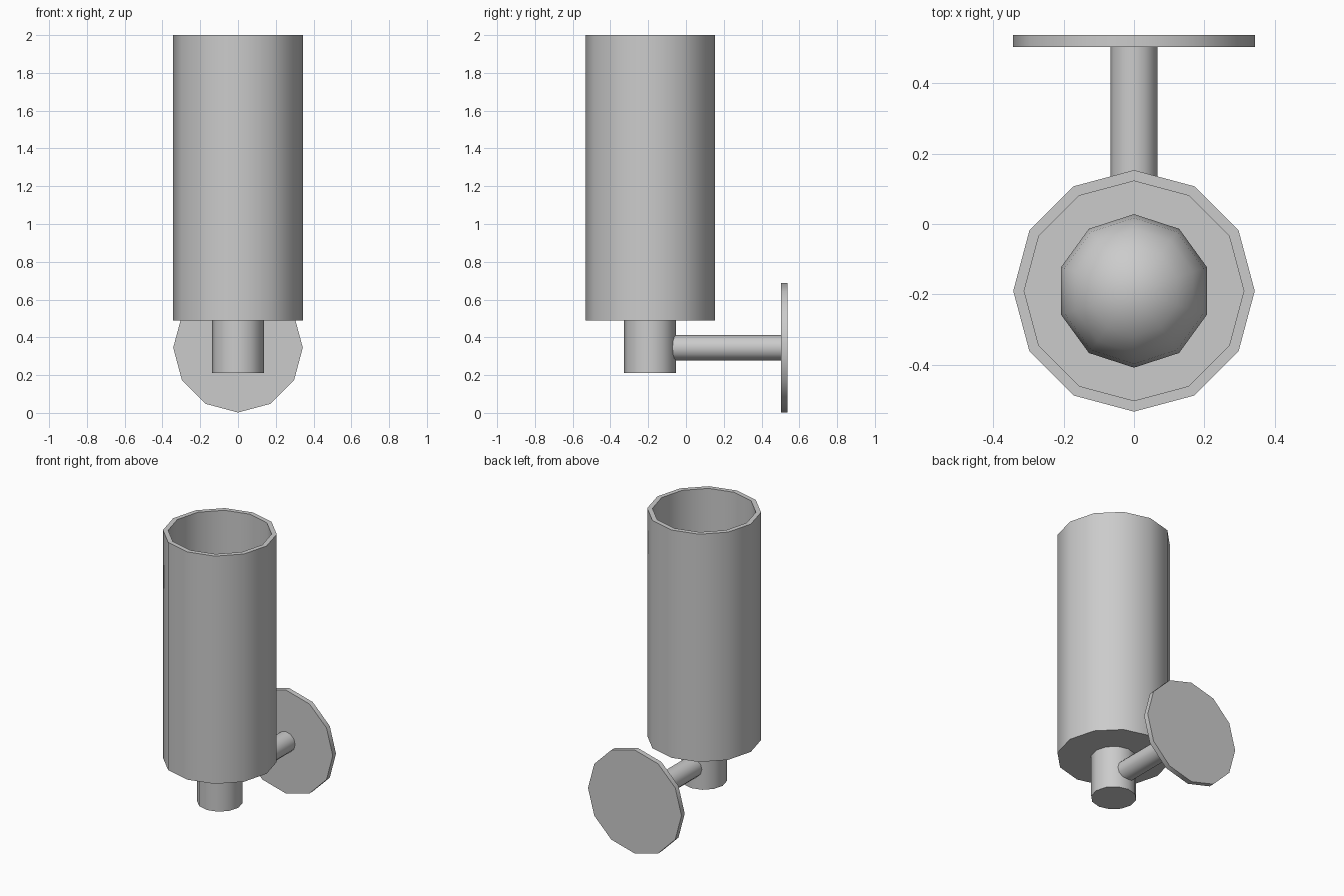
import bpy
import bmesh
import math
from mathutils import Matrix, Vector

cube = bpy.data.objects.get("Cube")
if cube:
    bpy.data.objects.remove(cube)

SIDES = 12
AXIS_Y = -0.19      # depth of the lamp's vertical axis
ARM_Z = 0.345       # height of the arm and wall plate

grey = bpy.data.materials.new("light_grey")
grey.use_nodes = True
grey.diffuse_color = (0.6, 0.6, 0.6, 1)
grey.node_tree.nodes["Principled BSDF"].inputs["Base Color"].default_value = (0.6, 0.6, 0.6, 1)


def finish(name, bm):
    """Turn the bmesh into a smooth-sided object with sharp rims."""
    bmesh.ops.recalc_face_normals(bm, faces=bm.faces)
    mesh = bpy.data.meshes.new(name)
    bm.to_mesh(mesh)
    bm.free()
    mesh.materials.append(grey)
    obj = bpy.data.objects.new(name, mesh)
    bpy.context.collection.objects.link(obj)
    bpy.ops.object.select_all(action='DESELECT')
    obj.select_set(True)
    bpy.context.view_layer.objects.active = obj
    bpy.ops.object.shade_smooth_by_angle(angle=math.radians(40))
    return obj


def cylinder_mesh(radius, start, end):
    """Closed twelve-sided cylinder between two points."""
    start, end = Vector(start), Vector(end)
    axis = end - start
    turn = axis.to_track_quat('Z', 'Y').to_matrix().to_4x4()
    bm = bmesh.new()
    bmesh.ops.create_cone(bm, cap_ends=True, segments=SIDES, radius1=radius,
                          radius2=radius, depth=axis.length,
                          matrix=Matrix.Translation((start + end) / 2) @ turn)
    return bm


# Shade: open cup with a thin wall and a floor
bm = cylinder_mesh(0.343, (0, AXIS_Y, 0.49), (0, AXIS_Y, 2))
top = max(bm.faces, key=lambda f: f.calc_center_median().z)
rim = bmesh.ops.inset_region(bm, faces=[top], thickness=0.031)
well = bmesh.ops.extrude_face_region(bm, geom=[top])
bmesh.ops.translate(bm, vec=(0, 0, -1.477),
                    verts=[v for v in well["geom"] if isinstance(v, bmesh.types.BMVert)])
if top.is_valid:
    bmesh.ops.delete(bm, geom=[top], context='FACES_ONLY')
finish("shade", bm)

# Stem, arm and wall plate
finish("stem", cylinder_mesh(0.137, (0, AXIS_Y, 0.21), (0, AXIS_Y, 0.49)))
finish("arm", cylinder_mesh(0.067, (0, AXIS_Y, ARM_Z), (0, 0.505, ARM_Z)))
finish("wall_plate", cylinder_mesh(0.343, (0, 0.503, ARM_Z), (0, 0.537, ARM_Z)))

# Bulb resting on the floor of the shade
bm = bmesh.new()
bmesh.ops.create_uvsphere(bm, u_segments=10, v_segments=10, radius=0.218,
                          matrix=Matrix.Translation((0, AXIS_Y, 0.73)))
finish("bulb", bm)
